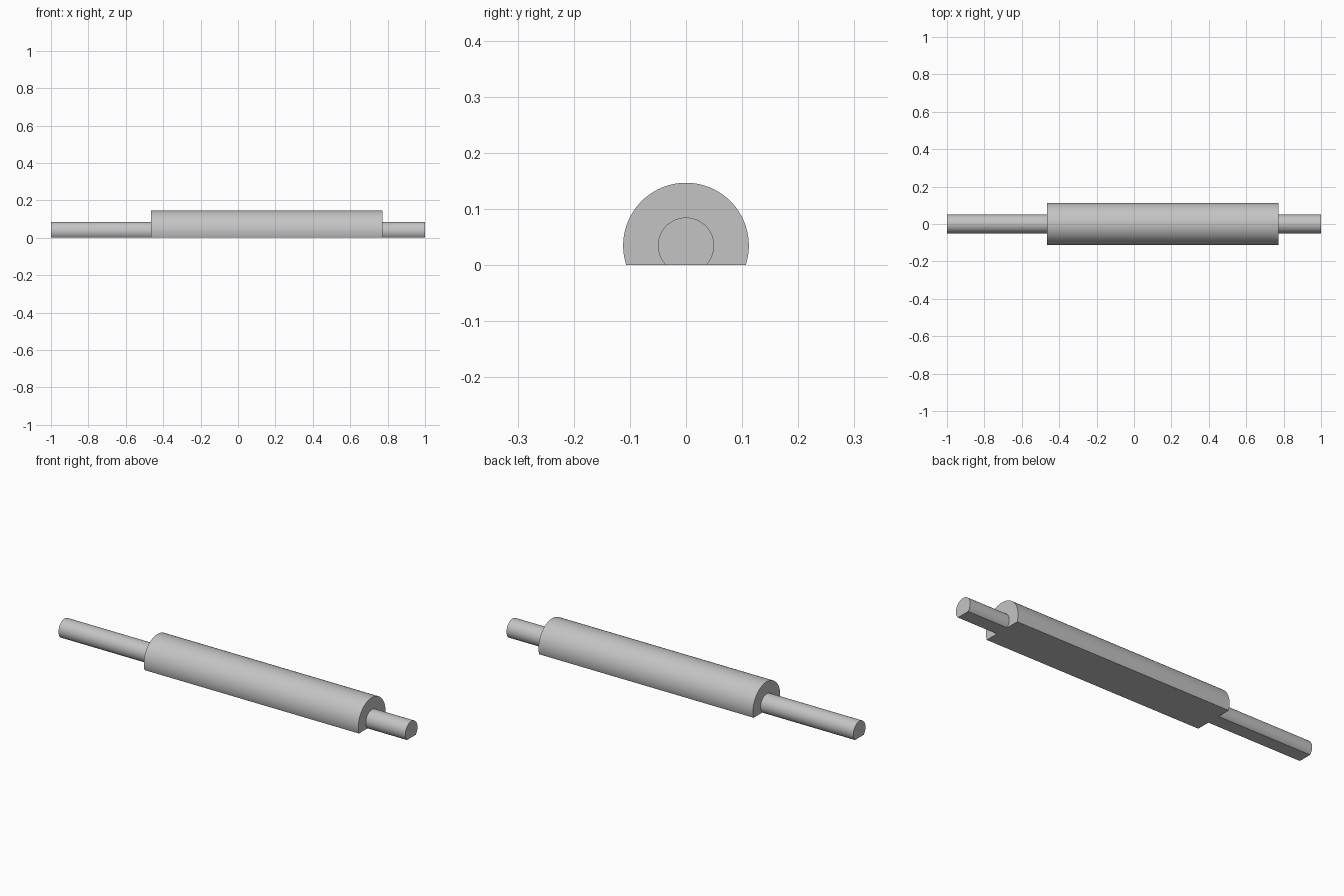
import bpy
import bmesh
from math import asin, cos, sin, pi, radians

if "Cube" in bpy.data.objects:
    bpy.data.objects.remove(bpy.data.objects["Cube"], do_unlink=True)

AXIS_Z = 0.035   # height of the shared axis above the flat underside
SEGMENTS = 72

grey = bpy.data.materials.new("light grey")
grey.use_nodes = True
colour = (0.55, 0.55, 0.55, 1)
grey.diffuse_color = colour
grey.node_tree.nodes["Principled BSDF"].inputs["Base Color"].default_value = colour


def flat_bottom_rod(name, radius, x_start, x_end):
    """Round bar along x whose underside is cut flat at z = 0."""
    dip = asin(AXIS_Z / radius)
    bm = bmesh.new()
    ring = []
    for i in range(SEGMENTS + 1):
        a = -dip + (pi + 2 * dip) * i / SEGMENTS
        ring.append(bm.verts.new((x_start, radius * cos(a), AXIS_Z + radius * sin(a))))
    face = bm.faces.new(ring)
    extruded = bmesh.ops.extrude_face_region(bm, geom=[face], use_keep_orig=True)
    moved = [v for v in extruded["geom"] if isinstance(v, bmesh.types.BMVert)]
    bmesh.ops.translate(bm, verts=moved, vec=(x_end - x_start, 0, 0))
    bmesh.ops.recalc_face_normals(bm, faces=bm.faces[:])
    mesh = bpy.data.meshes.new(name)
    bm.to_mesh(mesh)
    bm.free()
    mesh.materials.append(grey)
    obj = bpy.data.objects.new(name, mesh)
    bpy.context.collection.objects.link(obj)
    bpy.ops.object.select_all(action="DESELECT")
    obj.select_set(True)
    bpy.context.view_layer.objects.active = obj
    bpy.ops.object.shade_smooth_by_angle(angle=radians(30))
    return obj


# Thick middle and the two thin shafts, long on the right and short on the left
flat_bottom_rod("barrel", 0.112, -0.465, 0.772)
flat_bottom_rod("long_shaft", 0.05, -1.0, -0.465)
flat_bottom_rod("short_shaft", 0.05, 0.772, 1.0)
